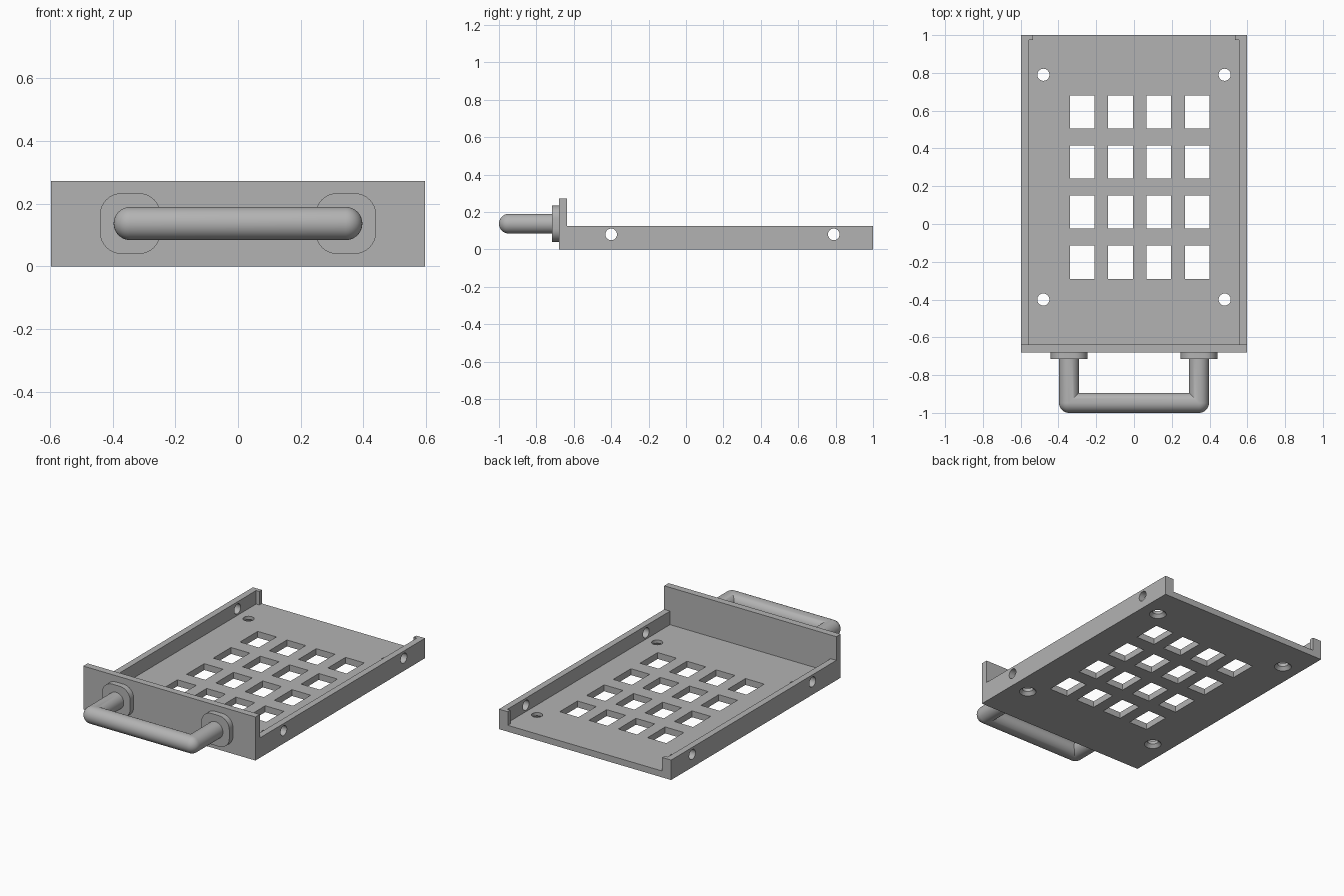
import bpy, bmesh
from math import pi, sin, cos, radians
from mathutils import Matrix, Vector

cube = bpy.data.objects.get("Cube")
if cube:
    bpy.data.objects.remove(cube, do_unlink=True)

grey = bpy.data.materials.new("plain grey")
grey.use_nodes = True
colour = (0.45, 0.45, 0.45, 1)
grey.diffuse_color = colour
grey.node_tree.nodes["Principled BSDF"].inputs["Base Color"].default_value = colour


def make_object(name, bm):
    bmesh.ops.recalc_face_normals(bm, faces=bm.faces)
    mesh = bpy.data.meshes.new(name)
    bm.to_mesh(mesh)
    bm.free()
    mesh.materials.append(grey)
    obj = bpy.data.objects.new(name, mesh)
    bpy.context.collection.objects.link(obj)
    return obj


def box(name, low, high):
    low, high = Vector(low), Vector(high)
    bm = bmesh.new()
    bmesh.ops.create_cube(bm, size=1, matrix=Matrix.Translation((low + high) / 2)
                          @ Matrix.Diagonal((*(high - low), 1)))
    return make_object(name, bm)


def cone(name, centre, r1, r2, depth, turn=Matrix()):
    bm = bmesh.new()
    bmesh.ops.create_cone(bm, cap_ends=True, segments=32, radius1=r1, radius2=r2,
                          depth=depth, matrix=Matrix.Translation(centre) @ turn)
    return make_object(name, bm)


def activate(obj):
    bpy.ops.object.select_all(action='DESELECT')
    obj.select_set(True)
    bpy.context.view_layer.objects.active = obj


def cut(target, cutter):
    mod = target.modifiers.new("cut", 'BOOLEAN')
    mod.operation, mod.solver, mod.object = 'DIFFERENCE', 'EXACT', cutter
    activate(target)
    bpy.ops.object.modifier_apply(modifier=mod.name)
    bpy.data.objects.remove(cutter, do_unlink=True)


def smooth(obj):
    activate(obj)
    bpy.ops.object.shade_smooth_by_angle(angle=radians(30))


# Tray: solid block hollowed out to leave floor, side walls, back lips, front panel
W, FRONT, PANEL, FLOOR = 0.597, -0.68, -0.637, 0.04
tray = box("tray", (-W, FRONT, 0), (W, 1, 0.273))
cut(tray, box("cutter", (-1, PANEL, 0.125), (1, 1.2, 0.5)))
cut(tray, box("cutter", (-0.557, PANEL, FLOOR), (0.557, 0.975, 0.5)))
cut(tray, box("cutter", (-0.535, 0.8, FLOOR), (0.535, 1.2, 0.5)))

# Grid of vents in the floor
for i in range(4):
    for j in range(4):
        x, y = 0.03 + (i - 1.5) * 0.203, 0.195 + (j - 1.5) * 0.265
        cut(tray, box("cutter", (x - 0.065, y - 0.0875, -0.1), (x + 0.065, y + 0.0875, 0.1)))

# Screw holes: through the side walls, and countersunk through the floor
for y in (-0.4, 0.79):
    cut(tray, cone("cutter", (0, y, 0.08), 0.031, 0.031, 2, Matrix.Rotation(pi / 2, 4, 'Y')))
    for x in (-0.48, 0.48):
        cut(tray, cone("cutter", (x, y, 0), 0.032, 0.032, 0.3))
        cut(tray, cone("cutter", (x, y, 0), 0.068, 0.032, 0.04))
smooth(tray)

# Flanges: rounded square pads on the front panel
HX, HZ = 0.344, 0.137
for side, x in (("left", HX), ("right", -HX)):
    bm = bmesh.new()
    verts = []
    for k in range(4):
        for s in range(9):
            a = (k + s / 8) * pi / 2
            mid = (k + 0.5) * pi / 2
            sx, sz = (1 if cos(mid) > 0 else -1), (1 if sin(mid) > 0 else -1)
            verts.append(bm.verts.new((x + 0.027 * sx + 0.07 * cos(a), FRONT,
                                       HZ + 0.027 * sz + 0.07 * sin(a))))
    face = bm.faces.new(verts)
    ext = bmesh.ops.extrude_face_region(bm, geom=[face])["geom"]
    bmesh.ops.translate(bm, vec=(0, -0.036, 0),
                        verts=[v for v in ext if isinstance(v, bmesh.types.BMVert)])
    bm.faces.ensure_lookup_table()
    if not any(len(f.verts) > 4 and abs(f.calc_center_median().y - FRONT) < 1e-4 for f in bm.faces):
        bm.faces.new(verts)
    smooth(make_object(side + "_flange", bm))

# Handle: round bar swept in a U, ball-shaped outside and mitred inside each corner
R, BAR_Y, SIDES, STEPS = 0.053, -0.947, 32, 8
rings = [((-HX, -0.7), 0, False)]
rings += [((-HX, BAR_Y), pi / 2 * s / STEPS, True) for s in range(STEPS + 1)]
rings += [((HX, BAR_Y), pi / 2 + pi / 2 * s / STEPS, True) for s in range(STEPS + 1)]
rings += [((HX, -0.7), pi, False)]
bm = bmesh.new()
loops = []
for (cx, cy), turn, corner in rings:
    loop = []
    for k in range(SIDES):
        a = 2 * pi * k / SIDES
        out, up = R * cos(a), R * sin(a)
        if corner and out < 0:
            dx, dy = (-out if cx < 0 else out), -out
        else:
            dx, dy = -out * cos(turn), -out * sin(turn)
        loop.append(bm.verts.new((cx + dx, cy + dy, HZ + up)))
    loops.append(loop)
for a, b in zip(loops, loops[1:]):
    for k in range(SIDES):
        n = (k + 1) % SIDES
        bm.faces.new((a[k], a[n], b[n], b[k]))
for end in (loops[0], loops[-1]):
    bm.faces.new(end)
bmesh.ops.remove_doubles(bm, verts=bm.verts, dist=1e-5)
smooth(make_object("handle", bm))
